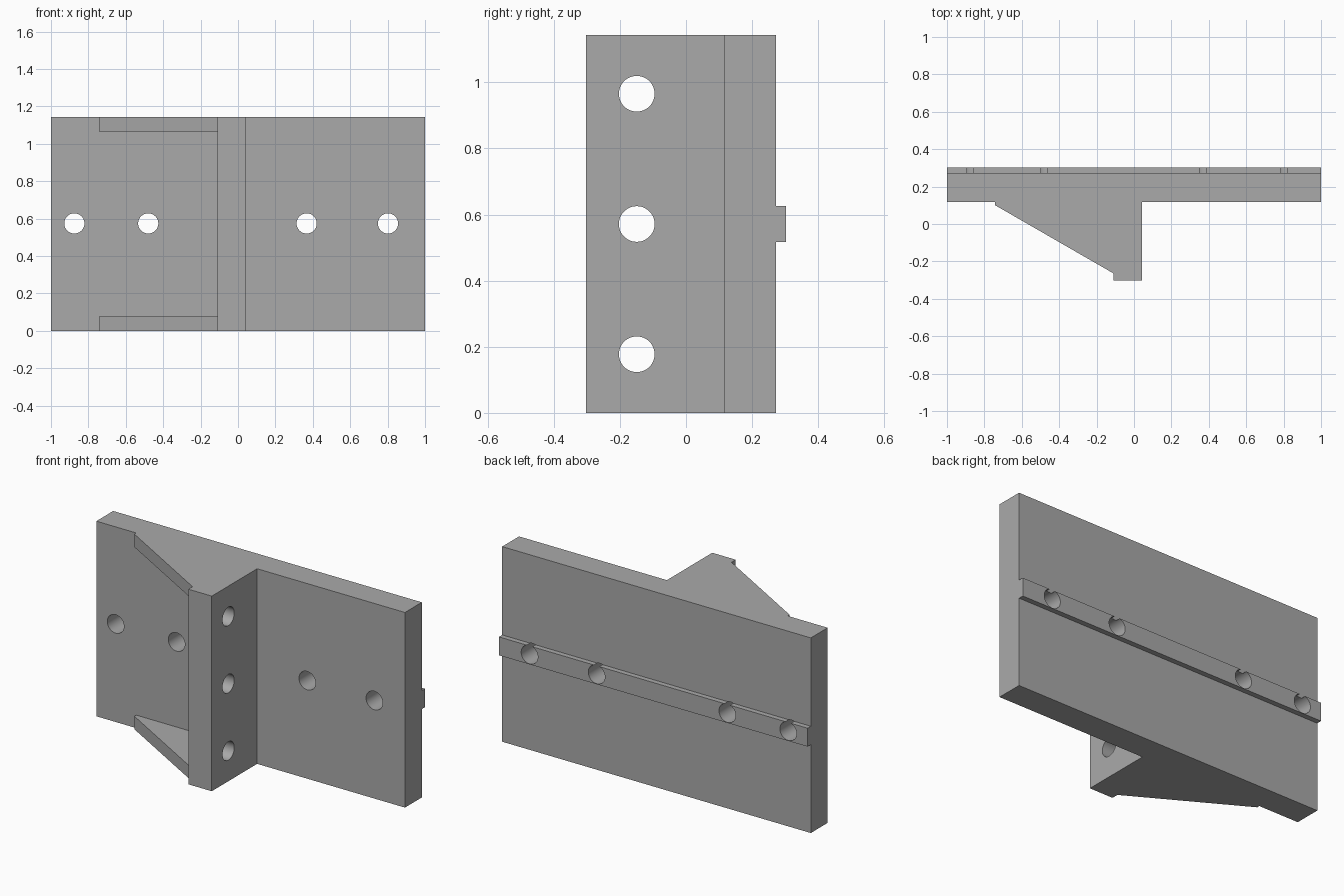
import bpy, bmesh
from math import pi
from mathutils import Matrix, Vector

cube = bpy.data.objects.get("Cube")
if cube:
    bpy.data.objects.remove(cube, do_unlink=True)

HEIGHT = 1.143
MID = HEIGHT / 2
PLATE_FRONT, PLATE_BACK = 0.117, 0.273
RIB_LEFT, RIB_RIGHT, RIB_FRONT = 0.042, -0.11, -0.303
HOLE_R = 0.054
EMBED = 0.06  # overlap of joined parts inside the plate

steel = bpy.data.materials.new("grey metal")
steel.use_nodes = True
grey = (0.4, 0.4, 0.4, 1)
steel.diffuse_color = grey
steel.node_tree.nodes["Principled BSDF"].inputs["Base Color"].default_value = grey


def finish(name, bm):
    bmesh.ops.recalc_face_normals(bm, faces=bm.faces)
    mesh = bpy.data.meshes.new(name)
    bm.to_mesh(mesh)
    bm.free()
    mesh.materials.append(steel)
    obj = bpy.data.objects.new(name, mesh)
    bpy.context.collection.objects.link(obj)
    return obj


def prism(name, outline, z0, z1):
    """Extrude an outline in plan from z0 up to z1."""
    bm = bmesh.new()
    face = bm.faces.new([bm.verts.new((x, y, z0)) for x, y in outline])
    top = bmesh.ops.extrude_face_region(bm, geom=[face])["geom"]
    bmesh.ops.translate(bm, vec=(0, 0, z1 - z0),
                        verts=[v for v in top if isinstance(v, bmesh.types.BMVert)])
    return finish(name, bm)


def block(name, x0, x1, y0, y1, z0, z1):
    return prism(name, [(x0, y0), (x1, y0), (x1, y1), (x0, y1)], z0, z1)


def drill(name, centre, axis):
    bm = bmesh.new()
    turn = Vector((0, 0, 1)).rotation_difference(Vector(axis)).to_matrix().to_4x4()
    bmesh.ops.create_cone(bm, cap_ends=True, segments=48, radius1=HOLE_R, radius2=HOLE_R,
                          depth=0.6, matrix=Matrix.Translation(centre) @ turn)
    obj = finish(name, bm)
    obj.hide_render = True
    return obj


def combine(target, other, operation):
    mod = target.modifiers.new(operation.lower(), 'BOOLEAN')
    mod.operation, mod.solver, mod.object = operation, 'EXACT', other
    bpy.context.view_layer.objects.active = target
    bpy.ops.object.modifier_apply(modifier=mod.name)
    bpy.data.objects.remove(other, do_unlink=True)


# Mounting plate with a locating key along its back
bracket = block("bracket", -1, 1, PLATE_FRONT, PLATE_BACK, 0, HEIGHT)
combine(bracket, block("locating_key", -1, 1, PLATE_BACK - EMBED, 0.303,
                       MID - HOLE_R, MID + HOLE_R), 'UNION')

# Upright rib on the front
combine(bracket, block("upright_rib", RIB_RIGHT, RIB_LEFT, RIB_FRONT,
                       PLATE_FRONT + EMBED, 0, HEIGHT), 'UNION')

# Sloped gussets at the bottom and top
gusset_plan = [(-0.742, PLATE_FRONT + EMBED), (-0.742, 0.1), (RIB_RIGHT, -0.264),
               (RIB_RIGHT + EMBED, -0.264), (RIB_RIGHT + EMBED, PLATE_FRONT + EMBED)]
for name, z in (("lower_gusset", 0), ("upper_gusset", HEIGHT - 0.076)):
    combine(bracket, prism(name, gusset_plan, z, z + 0.076), 'UNION')

# Bolt holes through the plate and key
for x in (-0.875, -0.48, 0.367, 0.802):
    combine(bracket, drill("plate_drill", (x, 0.2, MID + 0.003), (0, 1, 0)), 'DIFFERENCE')

# Bolt holes through the rib
for dz in (-0.394, 0, 0.394):
    combine(bracket, drill("rib_drill", ((RIB_LEFT + RIB_RIGHT) / 2, -0.149, MID + dz),
                           (1, 0, 0)), 'DIFFERENCE')

# Smooth hole walls with crisp edges
bpy.ops.object.select_all(action='DESELECT')
bracket.select_set(True)
bpy.context.view_layer.objects.active = bracket
bpy.ops.object.shade_smooth_by_angle(angle=pi / 6)
